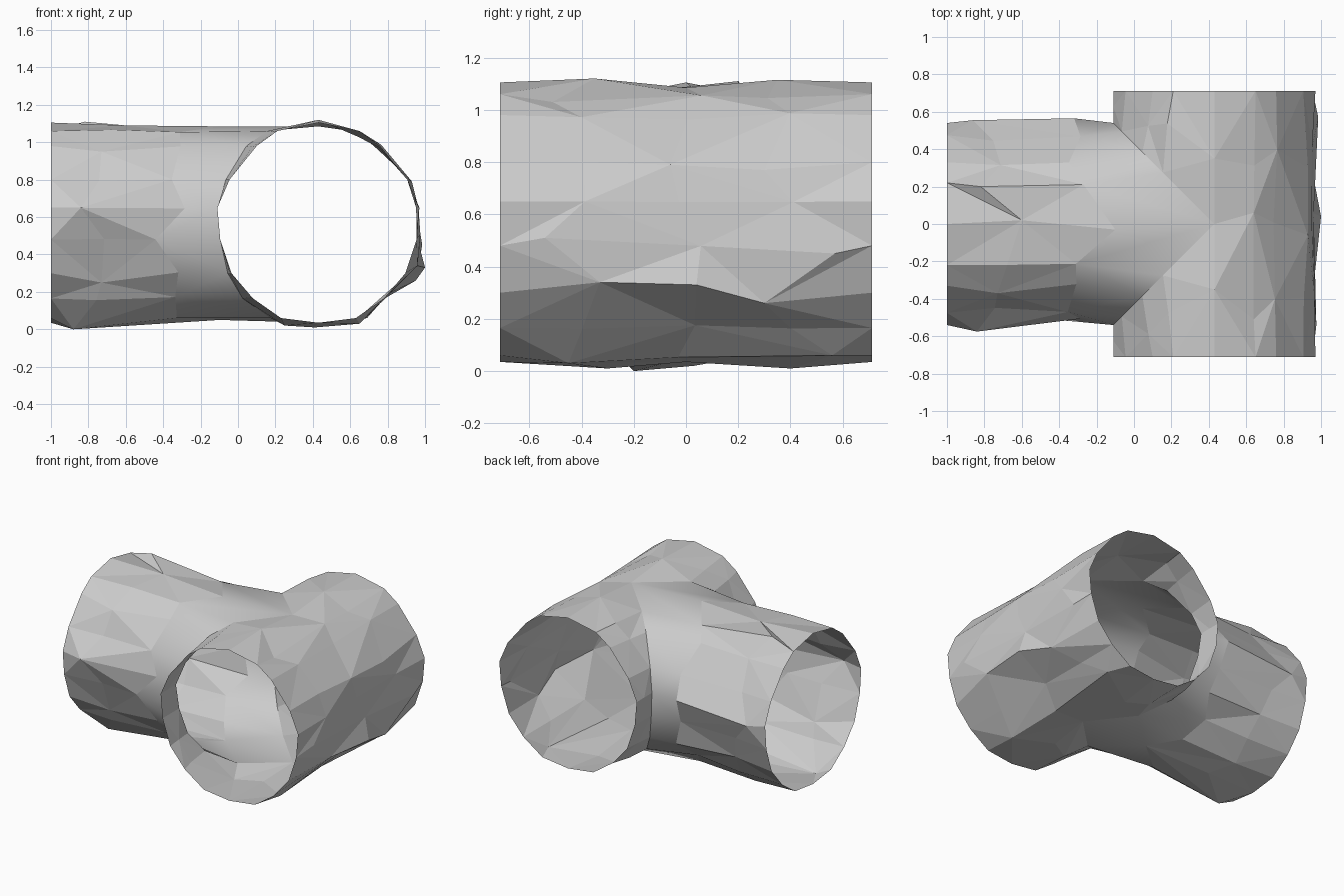
import bpy, bmesh, random
from mathutils import Vector

if "Cube" in bpy.data.objects:
    bpy.data.objects.remove(bpy.data.objects["Cube"])

random.seed(4)
CX, CZ, END = 0.43, 0.57, 0.712

# Shared tunnel half profile from crown to floor: (half width, height)
PROFILE = [(0, 1.105), (.22, 1.06), (.33, .98), (.475, .8), (.54, .65),
           (.525, .48), (.465, .3), (.35, .165), (.2, .06), (0, .035)]
LAST = len(PROFILE) - 1

# Prominent rock corners, keyed by (part, side, row, column)
CORNERS = {
    ("wall", 0, 1, 1): (.64, -.51, 1.03), ("wall", 0, 1, 2): (.64, .06, 1.055),
    ("wall", 0, 3, 2): (.93, -.06, .79), ("wall", 0, 3, 3): (.93, .3, .77),
    ("wall", 0, 5, 1): (.975, -.54, .51), ("wall", 0, 5, 3): (.985, .57, .45),
    ("wall", 0, 6, 1): (.96, -.33, .34), ("wall", 0, 6, 2): (1.0, .04, .33),
    ("wall", 0, 6, 3): (.95, .3, .26), ("wall", 0, 8, 1): (.65, -.45, .03),
    ("wall", 0, 8, 3): (.69, .56, .06),
    ("branch", -1, 2, 1): (-.73, -.37, .95), ("branch", -1, 4, 1): (-.84, -.575, .65),
    ("branch", -1, 5, 2): (-.44, -.51, .48), ("branch", -1, 6, 1): (-.73, -.4, .25),
    ("branch", 1, 1, 1): (-.82, .2, 1.11), ("branch", 1, 4, 1): (-.86, .555, .62),
    ("branch", 1, 4, 2): (-.32, .565, .66), ("branch", -1, 8, 1): (-.88, -.2, 0),
    ("left", -1, 8, 1): (.25, -.4, .02), ("left", 1, 8, 1): (.25, .45, .03),
}

bm = bmesh.new()
cache = {}


def vert(p):
    """One shared vertex per position, so the parts weld at their seams."""
    key = tuple(round(c, 4) for c in p)
    if key not in cache:
        cache[key] = bm.verts.new(key)
    return cache[key]


def rough(key, p, axis):
    """Push a rock corner in or out and slide it along the tunnel."""
    if key in CORNERS:
        return Vector(CORNERS[key])
    out = Vector((p.x - CX, 0, p.z - CZ)) if axis == 1 else Vector((0, p.y, p.z - CZ))
    q = p + out.normalized() * random.uniform(-.025, .012)
    q[axis] += random.uniform(-.06, .06)
    return q


def skin(grid, smooth_last=False):
    """Cover a grid of points with triangles, alternating the diagonals."""
    for r in range(len(grid) - 1):
        for c in range(len(grid[0]) - 1):
            a, b, d, e = (vert(grid[r][c]), vert(grid[r][c + 1]),
                          vert(grid[r + 1][c + 1]), vert(grid[r + 1][c]))
            tris = ((a, b, d), (a, d, e)) if (r + c) % 2 else ((a, b, e), (b, d, e))
            for t in tris:
                if len(set(t)) == 3 and not bm.faces.get(t):
                    f = bm.faces.new(t)
                    f.smooth = smooth_last and c == len(grid[0]) - 2


# Mitred seam where the branch meets the main tunnel, eased at crown and floor
def seam(row, side):
    u, z = PROFILE[row]
    ease = .055 if row in (1, 2, 7, 8) else .02 if row in (3, 6) else 0
    return Vector((CX - u - ease, side * (u + ease), z - (.02 if row == 0 else 0)))


# Crown and floor lines shared by both halves of the main tunnel
ridge = {}
for row in (0, LAST):
    z = PROFILE[row][1]
    pts = [Vector((CX, y, z)) for y in (-END, -.35, 0, .35, END)]
    pts[2] = seam(row, 1)
    pts[1].z += .015 if row == 0 else -.02
    pts[3].z += .01 if row == 0 else -.015
    if row:
        pts[1] = Vector((.41, -.3, .01))
        pts[3] = Vector((.41, .4, .01))
    ridge[row] = pts

# Far wall of the main tunnel
wall = []
for row, (u, z) in enumerate(PROFILE):
    if row in ridge:
        wall.append(ridge[row])
        continue
    line = [Vector((CX + u, y, z)) for y in (-END, -.36, .02, .36, END)]
    wall.append([p if c in (0, 4) else rough(("wall", 0, row, c), p, 1)
                 for c, p in enumerate(line)])
skin(wall)

# Near wall of the main tunnel, either side of the branch opening
for side in (-1, 1):
    left = []
    for row, (u, z) in enumerate(PROFILE):
        if row in ridge:
            p = ridge[row]
            left.append([p[0], p[1], p[2]] if side < 0 else [p[4], p[3], p[2]])
            continue
        a, b = Vector((CX - u, side * END, z)), seam(row, side)
        mid = a.lerp(b, .5)
        if row in (1, 2, 7, 8):
            mid = rough(("left", side, row, 1), mid, 1)
        left.append([a, mid, b])
    skin(left)

# Branch tunnel, with a smooth throat into the main tunnel
centre_lines = {
    0: [Vector((-1, 0, 1.105)), Vector((-.6, .02, 1.09)), Vector((-.1, -.03, 1.085)), seam(0, 1)],
    LAST: [Vector((-1, 0, .035)), Vector((-.6, .03, .02)), Vector((-.1, 0, .05)), seam(LAST, 1)],
}
for side in (-1, 1):
    branch = []
    for row, (u, z) in enumerate(PROFILE):
        if row in centre_lines:
            branch.append(centre_lines[row])
            continue
        a, b = Vector((-1, side * u, z)), seam(row, side)
        line = [a]
        for c, x in ((1, -.72), (2, -.3)):
            p = Vector((x, side * u * .98, z))
            line.append(rough(("branch", side, row, c), p, 0))
        branch.append(line + [b])
    skin(branch, smooth_last=True)

bmesh.ops.recalc_face_normals(bm, faces=bm.faces)
mesh = bpy.data.meshes.new("tunnel_junction")
bm.to_mesh(mesh)
bm.free()
bpy.context.collection.objects.link(bpy.data.objects.new("tunnel_junction", mesh))
